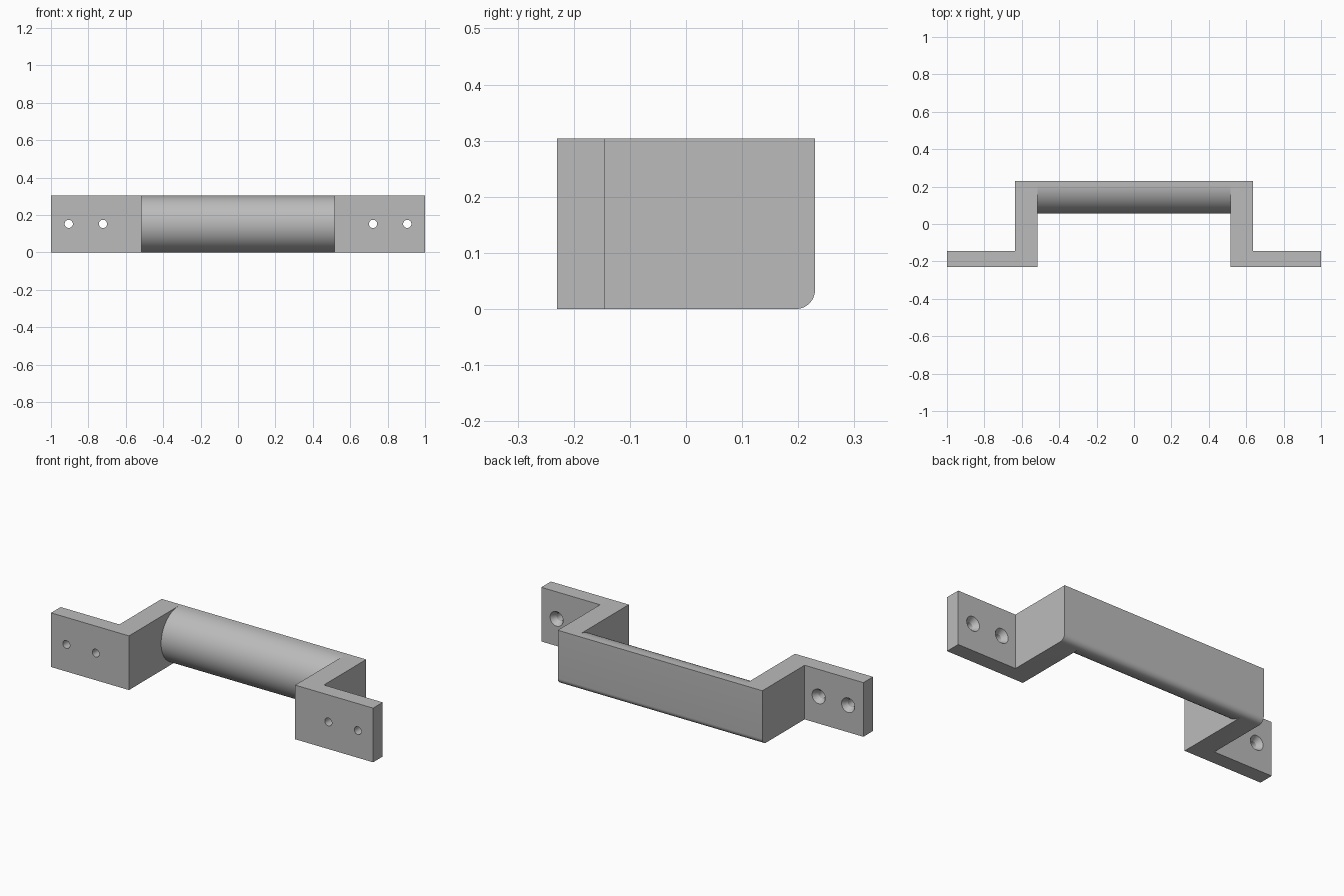
import bpy, bmesh, math
from mathutils import Matrix

cube = bpy.data.objects.get("Cube")
if cube:
    bpy.data.objects.remove(cube, do_unlink=True)

HEIGHT, DEPTH = 0.304, 0.23      # full height, half depth
INNER, OUTER = 0.516, 0.635      # arm faces in x
FILLET = 0.034
GRIP_FRONT = 0.055

metal = bpy.data.materials.new("grey metal")
metal.use_nodes = True
colour = (0.5, 0.5, 0.5, 1)
metal.diffuse_color = colour
metal.node_tree.nodes["Principled BSDF"].inputs["Base Color"].default_value = colour


def new_object(name, bm):
    bmesh.ops.recalc_face_normals(bm, faces=bm.faces[:])
    mesh = bpy.data.meshes.new(name)
    bm.to_mesh(mesh)
    bm.free()
    mesh.materials.append(metal)
    ob = bpy.data.objects.new(name, mesh)
    bpy.context.collection.objects.link(ob)
    return ob


def extrude_x(name, profile, x0, x1):
    """Solid from a (y, z) profile swept along x."""
    bm = bmesh.new()
    face = bm.faces.new([bm.verts.new((x0, y, z)) for y, z in profile])
    new = bmesh.ops.extrude_face_region(bm, geom=[face])["geom"]
    bmesh.ops.translate(bm, vec=(x1 - x0, 0, 0),
                        verts=[v for v in new if isinstance(v, bmesh.types.BMVert)])
    return new_object(name, bm)


def arc(cy, cz, r, a0, a1, steps):
    angles = [math.radians(a0 + (a1 - a0) * i / steps) for i in range(steps + 1)]
    return [(cy + r * math.cos(a), cz + r * math.sin(a)) for a in angles]


def combine(target, tool, operation):
    mod = target.modifiers.new("combine", "BOOLEAN")
    mod.object, mod.operation, mod.solver = tool, operation, "EXACT"
    bpy.context.view_layer.objects.active = target
    bpy.ops.object.modifier_apply(modifier=mod.name)
    bpy.data.objects.remove(tool, do_unlink=True)


# Grip: flat back with a rounded lower edge and a half-round front
back = [(DEPTH, HEIGHT)] + arc(DEPTH - FILLET, FILLET, FILLET, 0, -90, 8)
radius = HEIGHT / 2
front = arc(GRIP_FRONT + radius, radius, radius, 270, 90, 48)
front = [p for p in front if p[0] < DEPTH - FILLET - 0.004 or p[1] > radius]
handle = extrude_x("pull_handle", back + front, -0.6, 0.6)

# Arms and mounting flanges on both sides
arm = back + [(-DEPTH, 0), (-DEPTH, HEIGHT)]
flange = [(-DEPTH, 0), (-0.145, 0), (-0.145, HEIGHT), (-DEPTH, HEIGHT)]
for side in (-1, 1):
    combine(handle, extrude_x("arm", arm, side * INNER, side * OUTER), "UNION")
    combine(handle, extrude_x("flange", flange, side * 0.6, side), "UNION")

# Screw holes, countersunk from the back
for x in (-0.905, -0.722, 0.722, 0.905):
    for r_front, r_back, y0, y1 in ((0.022, 0.022, -0.3, -0.1),
                                    (0.022, 0.042, -0.175, -0.143)):
        bm = bmesh.new()
        place = Matrix.Translation((x, (y0 + y1) / 2, radius)) @ Matrix.Rotation(-math.pi / 2, 4, "X")
        bmesh.ops.create_cone(bm, cap_ends=True, segments=32, radius1=r_front,
                              radius2=r_back, depth=y1 - y0, matrix=place)
        combine(handle, new_object("hole_cutter", bm), "DIFFERENCE")

# Merge coplanar faces left by the joins
bm = bmesh.new()
bm.from_mesh(handle.data)
bmesh.ops.remove_doubles(bm, verts=bm.verts[:], dist=0.0001)
bmesh.ops.dissolve_limit(bm, angle_limit=0.005, verts=bm.verts[:], edges=bm.edges[:])
bm.to_mesh(handle.data)
bm.free()

bpy.ops.object.select_all(action="DESELECT")
handle.select_set(True)
bpy.context.view_layer.objects.active = handle
bpy.ops.object.shade_smooth_by_angle(angle=math.radians(30))
